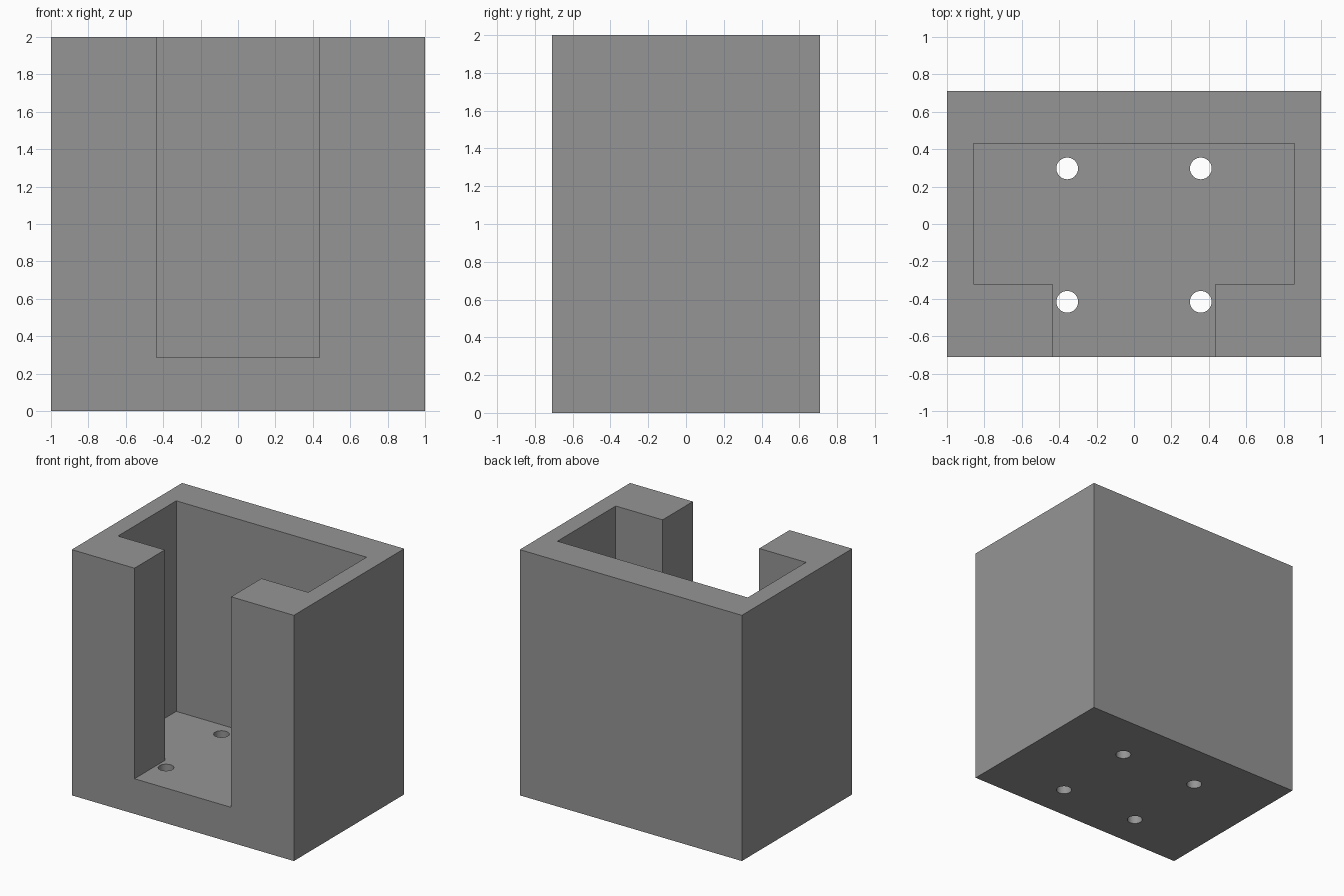
import bpy
import bmesh

if "Cube" in bpy.data.objects:
    bpy.data.objects.remove(bpy.data.objects["Cube"])

TOP, FLOOR = 2.0, 0.286
HALF_X, HALF_Y = 1.0, 0.71
HOLE_R = 0.058

grey = bpy.data.materials.new("grey plastic")
grey.diffuse_color = (0.3, 0.3, 0.3, 1)
grey.use_nodes = True
grey.node_tree.nodes["Principled BSDF"].inputs["Base Color"].default_value = grey.diffuse_color


def prism(name, outline, z0, z1):
    """Extrude a counter-clockwise outline from z0 to z1."""
    bm = bmesh.new()
    base = bm.faces.new([bm.verts.new((x, y, z0)) for x, y in outline])
    ext = bmesh.ops.extrude_face_region(bm, geom=[base], use_keep_orig=True)
    verts = [v for v in ext["geom"] if isinstance(v, bmesh.types.BMVert)]
    bmesh.ops.translate(bm, verts=verts, vec=(0, 0, z1 - z0))
    bmesh.ops.recalc_face_normals(bm, faces=bm.faces)
    mesh = bpy.data.meshes.new(name)
    bm.to_mesh(mesh)
    bm.free()
    mesh.materials.append(grey)
    obj = bpy.data.objects.new(name, mesh)
    bpy.context.collection.objects.link(obj)
    return obj


def cut(target, cutter):
    mod = target.modifiers.new("cut", "BOOLEAN")
    mod.operation = "DIFFERENCE"
    mod.solver = "EXACT"
    mod.object = cutter
    bpy.context.view_layer.objects.active = target
    bpy.ops.object.modifier_apply(modifier=mod.name)
    bpy.data.objects.remove(cutter)


# Solid block
holder = prism("holder_body", [(-HALF_X, -HALF_Y), (HALF_X, -HALF_Y),
                               (HALF_X, HALF_Y), (-HALF_X, HALF_Y)], 0, TOP)

# T-shaped pocket: wide cavity with a slot open to the front
half = [(0.435, -1.0), (0.435, -0.32), (0.857, -0.32), (0.857, 0.43)]
outline = half + [(-x, y) for x, y in reversed(half)]
cut(holder, prism("pocket_cutter", outline, FLOOR, TOP + 0.3))

# Four screw holes through the floor
for x in (-0.357, 0.357):
    for y in (-0.416, 0.297):
        bpy.ops.mesh.primitive_cylinder_add(vertices=48, radius=HOLE_R, depth=0.6,
                                            location=(x, y, 0.15))
        drill = bpy.context.object
        drill.data.materials.append(grey)
        cut(holder, drill)

# Smooth hole walls, sharp corners
bpy.ops.object.select_all(action="DESELECT")
holder.select_set(True)
bpy.context.view_layer.objects.active = holder
bpy.ops.object.shade_smooth_by_angle()
